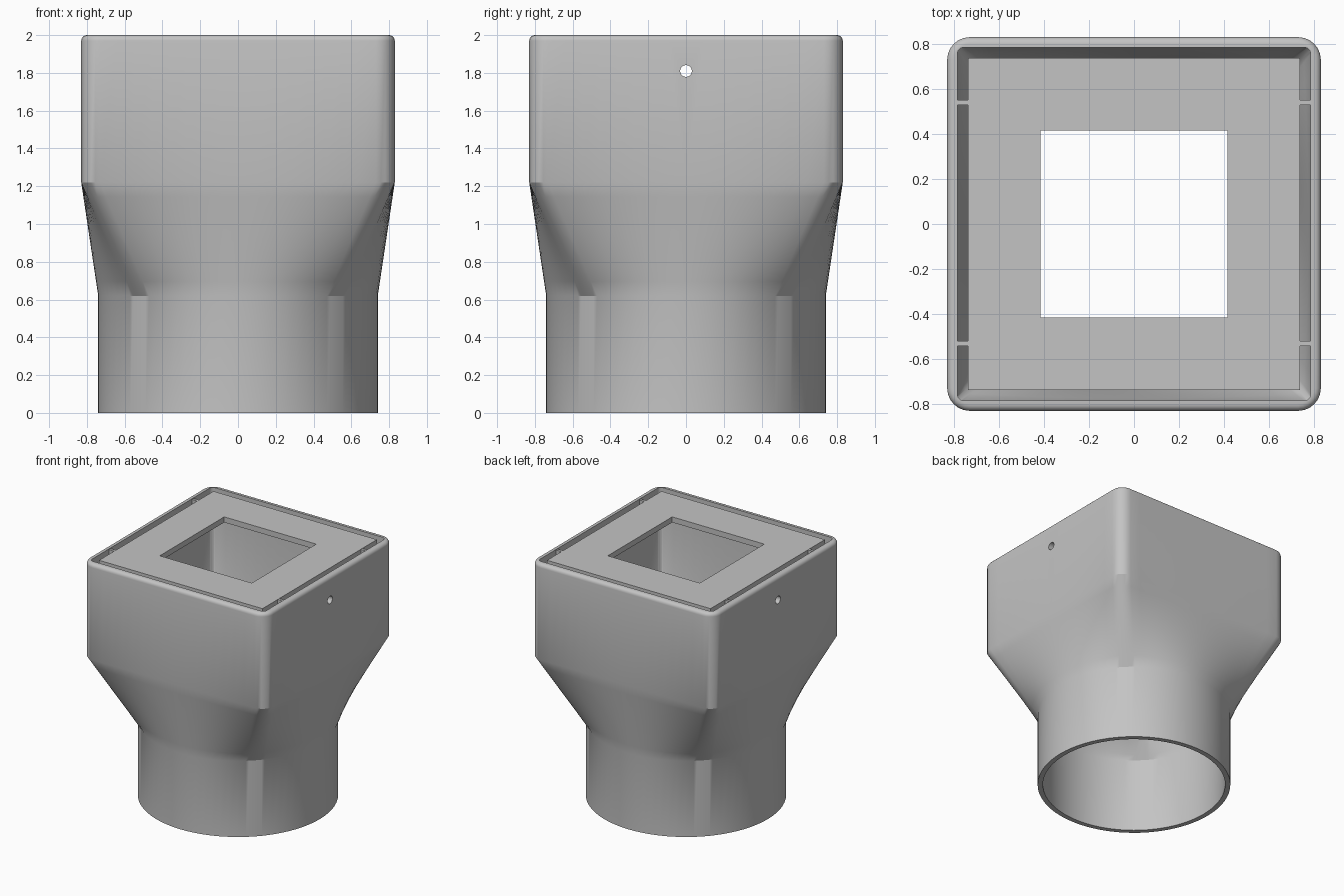
import bpy, bmesh, math

if "Cube" in bpy.data.objects:
    bpy.data.objects.remove(bpy.data.objects["Cube"])

grey = bpy.data.materials.new("plain_grey")
grey.diffuse_color = (0.55, 0.55, 0.55, 1)
grey.use_nodes = True
grey.node_tree.nodes["Principled BSDF"].inputs["Base Color"].default_value = grey.diffuse_color

SIDE, CORNER = 16, 6      # segments per straight side and per rounded corner
SPREAD = math.radians(39.5)  # half angle of the circle that meets one flat side


def square(half, r):
    """Rounded square, one side plus one corner per quarter."""
    pts = []
    c = half - r
    for q in range(4):
        a = q * math.pi / 2
        quarter = [(half, c * (2 * i / SIDE - 1)) for i in range(SIDE)]
        quarter += [(c + r * math.cos(t), c + r * math.sin(t))
                    for t in (i / CORNER * math.pi / 2 for i in range(CORNER))]
        pts += [(x * math.cos(a) - y * math.sin(a), x * math.sin(a) + y * math.cos(a))
                for x, y in quarter]
    return pts


def circle(r):
    """Circle with points matched to those of the rounded square."""
    angles = []
    for q in range(4):
        a = q * math.pi / 2
        angles += [a + SPREAD * (2 * i / SIDE - 1) for i in range(SIDE)]
        angles += [a + SPREAD + (math.pi / 2 - 2 * SPREAD) * i / CORNER for i in range(CORNER)]
    return [(r * math.cos(t), r * math.sin(t)) for t in angles]


def blend(a, b, t):
    return [(p[0] + (q[0] - p[0]) * t, p[1] + (q[1] - p[1]) * t) for p, q in zip(a, b)]


def finish(name, bm):
    bmesh.ops.recalc_face_normals(bm, faces=bm.faces)
    me = bpy.data.meshes.new(name)
    bm.to_mesh(me)
    bm.free()
    ob = bpy.data.objects.new(name, me)
    bpy.context.collection.objects.link(ob)
    me.materials.append(grey)
    return ob


def box(name, x0, x1, y0, y1, z0, z1):
    bm = bmesh.new()
    bmesh.ops.create_cube(bm, size=1)
    for v in bm.verts:
        v.co = (x1 if v.co.x > 0 else x0, y1 if v.co.y > 0 else y0, z1 if v.co.z > 0 else z0)
    return finish(name, bm)


# Adapter shell: round pipe, square-to-round transition, square box, filleted rim, then inside
Z_PIPE, Z_BOX, FILLET, STEPS = 0.62, 1.22, 0.03, 8
out_c, out_s = circle(0.74), square(0.83, 0.10)
in_c, in_s = circle(0.70), square(0.785, 0.03)
rings = [(out_c, 0)]
rings += [(blend(out_c, out_s, i / STEPS), Z_PIPE + (Z_BOX - Z_PIPE) * i / STEPS)
          for i in range(STEPS + 1)]
for i in range(6):
    t = i / 5 * math.pi / 2
    d = FILLET * (1 - math.cos(t))
    rings.append((square(0.83 - d, 0.10 - d), 2 - FILLET + FILLET * math.sin(t)))
rings.append((in_s, 2))
rings += [(blend(in_s, in_c, i / STEPS), Z_BOX + (Z_PIPE - Z_BOX) * i / STEPS)
          for i in range(STEPS + 1)]
rings.append((in_c, 0))

bm = bmesh.new()
loops = [[bm.verts.new((x, y, z)) for x, y in pts] for pts, z in rings]
n = len(out_c)
for a, b in zip(loops, loops[1:] + loops[:1]):
    for i in range(n):
        j = (i + 1) % n
        bm.faces.new((a[i], a[j], b[j], b[i]))
shell = finish("adapter_shell", bm)

# Pin hole through both side walls
bpy.ops.mesh.primitive_cylinder_add(vertices=24, radius=0.031, depth=2.4,
                                    location=(0, 0, 1.81), rotation=(0, math.pi / 2, 0))
cutter = bpy.context.object
cutter.name = "pin_hole_cutter"
cutter.hide_render = True
bpy.context.view_layer.objects.active = shell
mod = shell.modifiers.new("pin_hole", 'BOOLEAN')
mod.operation, mod.solver, mod.object = 'DIFFERENCE', 'EXACT', cutter
bpy.ops.object.modifier_apply(modifier=mod.name)
bpy.data.objects.remove(cutter)
bpy.ops.object.select_all(action='DESELECT')
shell.select_set(True)
bpy.ops.object.shade_smooth_by_angle(angle=math.radians(30))

# Top plate with a square opening
bm = bmesh.new()
corners = [(-1, -1), (1, -1), (1, 1), (-1, 1)]
loops = [[bm.verts.new((x * h, y * h, z)) for x, y in corners]
         for h, z in ((0.737, 1.95), (0.737, 1.995), (0.415, 1.995), (0.415, 1.95))]
for a, b in zip(loops, loops[1:] + loops[:1]):
    for i in range(4):
        j = (i + 1) % 4
        bm.faces.new((a[i], a[j], b[j], b[i]))
finish("top_plate", bm)

# Narrow tabs joining the plate to the side walls
for sx in (-1, 1):
    for y in (-0.53, 0.54):
        x0, x1 = sorted((sx * 0.73, sx * 0.79))
        box("plate_tab", x0, x1, y - 0.011, y + 0.011, 1.95, 1.994)
